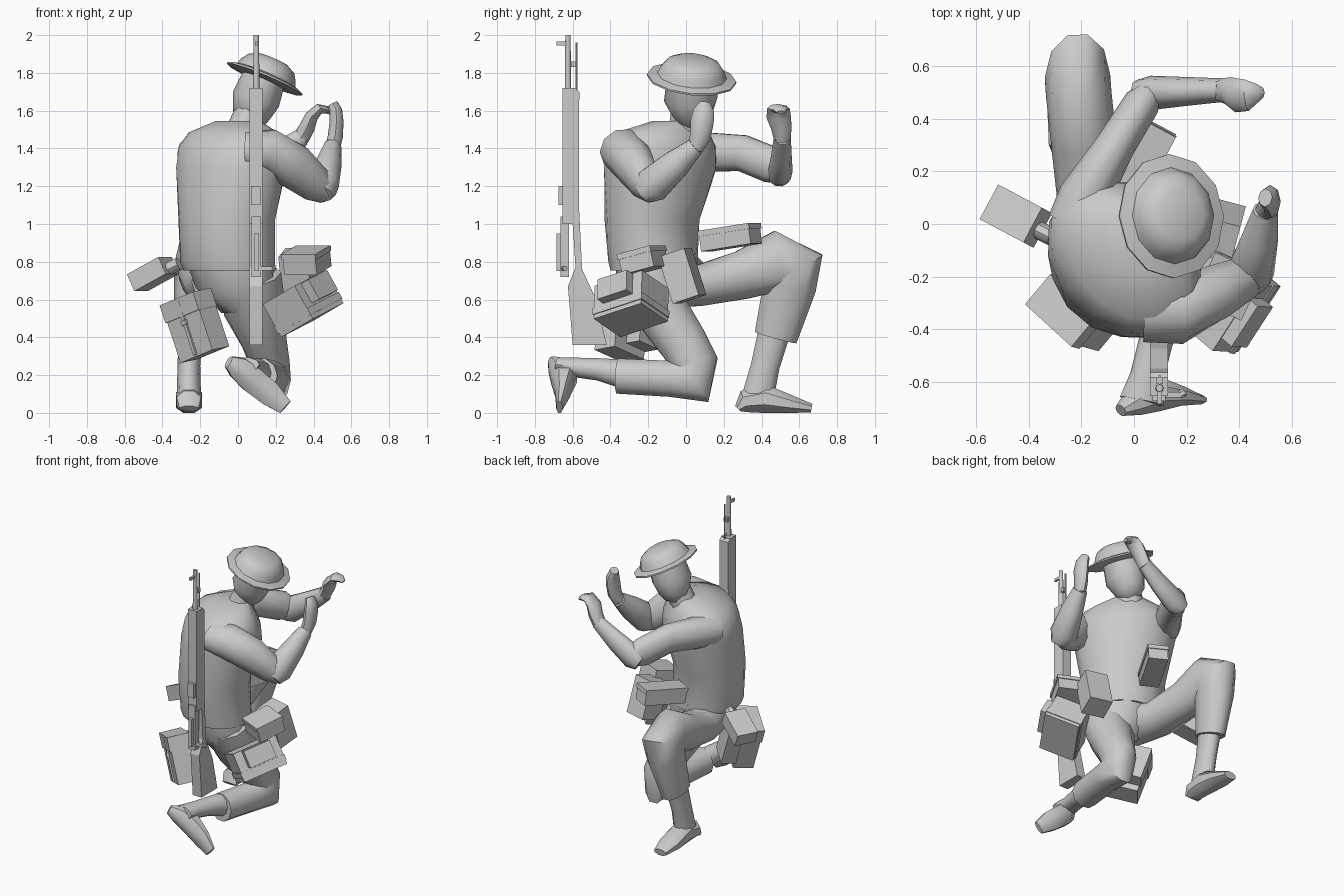
import bpy, bmesh, math
from mathutils import Vector, Matrix

grey = bpy.data.materials.new("plain grey")
grey.diffuse_color = (0.6, 0.6, 0.6, 1)


def finish(name, bm, smooth=None):
    bmesh.ops.recalc_face_normals(bm, faces=bm.faces)
    me = bpy.data.meshes.new(name)
    bm.to_mesh(me)
    bm.free()
    me.materials.append(grey)
    ob = bpy.data.objects.new(name, me)
    bpy.context.collection.objects.link(ob)
    if smooth:
        bpy.ops.object.select_all(action='DESELECT')
        ob.select_set(True)
        bpy.context.view_layer.objects.active = ob
        bpy.ops.object.shade_smooth_by_angle(angle=math.radians(smooth))
    return ob


def loft(name, rings, u=(1, 0, 0), n=10, smooth=45, phase=0.0, level=False):
    """Skin rings (x, y, z, radius along u, other radius[, turn about z])."""
    bm = bmesh.new()
    pts = [Vector(r[:3]) for r in rings]
    loops = []
    for i, r in enumerate(rings):
        t = (pts[min(i + 1, len(pts) - 1)] - pts[max(i - 1, 0)]).normalized()
        if level:
            t = Vector((0, 0, 1))
        a = Vector(u)
        if len(r) > 5:
            a = Matrix.Rotation(math.radians(r[5]), 3, 'Z') @ a
        a = (a - t * a.dot(t)).normalized()
        b = t.cross(a)
        angles = [(k + phase) * math.tau / n for k in range(n)]
        loops.append([bm.verts.new(pts[i] + a * r[3] * math.cos(w) + b * r[4] * math.sin(w))
                      for w in angles])
    for p, q in zip(loops, loops[1:]):
        for k in range(n):
            bm.faces.new((p[k], p[(k + 1) % n], q[(k + 1) % n], q[k]))
    bm.faces.new(loops[0][::-1])
    bm.faces.new(loops[-1])
    return finish(name, bm, smooth)


def box(name, c, size, yaw=0, pitch=0, roll=0, offset=(0, 0, 0)):
    """Box turned so that its local -y side faces outward."""
    m = (Matrix.Translation(c) @ Matrix.Rotation(math.radians(yaw), 4, 'Z')
         @ Matrix.Rotation(math.radians(pitch), 4, 'X')
         @ Matrix.Rotation(math.radians(roll), 4, 'Y')
         @ Matrix.Translation(offset) @ Matrix.Diagonal((*size, 1)))
    bm = bmesh.new()
    bmesh.ops.create_cube(bm, size=1, matrix=m)
    return finish(name, bm)


def span(name, x, y, z):
    """Axis-aligned box from three ranges."""
    return box(name, [(a + b) / 2 for a, b in (x, y, z)], [b - a for a, b in (x, y, z)])


# Body
loft("torso", [(-.045, -.17, .755, .25, .225, -30), (-.055, -.175, .8, .258, .23, -30),
               (-.06, -.18, 1.02, .275, .235, -40), (-.035, -.135, 1.3, .335, .262, -47),
               (-.03, -.13, 1.41, .335, .245, -47), (-.025, -.12, 1.485, .28, .2, -47),
               (0, -.06, 1.545, .13, .11, -47)], n=14, smooth=50, level=True)
loft("pelvis", [(-.04, -.16, .8, .24, .21, -30), (-.01, -.16, .66, .22, .2, -20),
                (.05, -.14, .53, .14, .13, 0)], n=12, level=True)
loft("neck", [(.01, -.03, 1.46, .11, .11), (.04, 0, 1.55, .085, .09), (.08, .01, 1.64, .085, .09)],
     level=True)

# Head and hat, both leaning toward +x
loft("head", [(.06, .07, 1.515, .045, .05), (.065, .045, 1.56, .095, .1),
              (.095, .025, 1.66, .128, .142), (.14, .03, 1.78, .115, .13)], n=12)
axis = Vector((.39, .1, .92)).normalized()
hat = Vector((.143, .03, 1.772))
loft("hat", [(*(hat + axis * h), r, r * 1.1) for h, r in
             ((-.018, .14), (-.008, .216), (.002, .216), (.014, .168),
              (.05, .155), (.085, .132), (.107, .088))],
     u=(.92, 0, -.39), n=12, smooth=50)

# Right arm
loft("right_upper_arm", [(.04, -.33, 1.39, .12, .1), (.16, -.335, 1.39, .125, .12),
                         (.29, -.27, 1.31, .11, .125), (.41, -.21, 1.21, .085, .1),
                         (.47, -.18, 1.16, .055, .06)], u=(0, 1, 0))
loft("right_forearm", [(.43, -.23, 1.16, .07, .06), (.445, -.18, 1.205, .09, .1),
                       (.48, -.05, 1.32, .07, .08), (.5, .05, 1.41, .048, .05)])
loft("right_hand", [(.5, .05, 1.4, .04, .042), (.515, .075, 1.46, .04, .055),
                    (.522, .085, 1.54, .037, .062), (.518, .095, 1.6, .034, .055),
                    (.5, .1, 1.635, .03, .035)], n=8)

# Left arm
loft("left_upper_arm", [(-.23, .0, 1.37, .1, .1), (-.19, .1, 1.38, .1, .11),
                        (-.07, .3, 1.375, .075, .1), (.03, .46, 1.31, .07, .1),
                        (.08, .52, 1.27, .045, .06)], u=(1, -.7, 0))
loft("left_forearm", [(.02, .49, 1.25, .06, .06), (.07, .5, 1.28, .065, .09),
                      (.2, .505, 1.36, .055, .075), (.34, .51, 1.46, .045, .05)], u=(0, 1, 0))
loft("left_hand", [(.33, .51, 1.45, .045, .045), (.365, .505, 1.51, .055, .042),
                   (.39, .49, 1.57, .065, .035), (.43, .49, 1.61, .06, .028),
                   (.47, .5, 1.605, .035, .02), (.49, .5, 1.59, .02, .012)], u=(0, 1, 0), n=8)

# Left leg, foot planted, with a mitred knee
loft("left_leg", [(-.1, -.12, .69, .15, .14), (-.15, .07, .675, .14, .115),
                  (-.19, .3, .73, .125, .135), (-.21, .49, .805, .125, .168),
                  (-.215, .565, .765, .125, .18), (-.225, .55, .675, .115, .148),
                  (-.25, .475, .4, .085, .12)])
loft("left_ankle", [(-.25, .47, .44, .065, .09), (-.26, .42, .25, .06, .08),
                    (-.26, .375, .06, .065, .09)])
loft("left_foot", [(-.26, .275, .022, .055, .022), (-.26, .31, .06, .07, .065),
                   (-.26, .42, .075, .075, .082), (-.26, .56, .045, .075, .05),
                   (-.26, .665, .025, .05, .025)], n=8, phase=.5)

# Right leg, kneeling, with a mitred knee
loft("right_leg", [(.06, -.2, .72, .17, .16), (.09, -.13, .54, .165, .15),
                   (.14, -.015, .37, .12, .135), (.17, .05, .255, .105, .128),
                   (.18, .05, .175, .1, .142), (.165, -.08, .18, .1, .1),
                   (.115, -.36, .195, .095, .098)])
loft("right_ankle", [(.12, -.3, .2, .075, .085), (.08, -.46, .23, .065, .062),
                     (.05, -.58, .24, .065, .055), (.03, -.675, .255, .085, .04)])
loft("right_foot", [(-.05, -.71, .27, .025, .035), (0, -.68, .24, .055, .065),
                    (.07, -.645, .18, .075, .075), (.17, -.655, .1, .04, .07),
                    (.25, -.67, .03, .018, .045)], u=(0, 1, 0), n=8, phase=.5)

# Rear bag with lid, strap and buckle, and a smaller one beside it
bag = dict(c=(-.225, -.34, .46), yaw=-40, pitch=8, roll=-17)
box("rear_bag", size=(.24, .14, .32), **bag)
box("rear_bag_lid", size=(.25, .15, .1), offset=(0, -.005, .115), **bag)
box("rear_bag_strap", size=(.02, .012, .3), offset=(0, -.075, 0), **bag)
box("rear_bag_buckle", size=(.035, .015, .025), offset=(0, -.08, .03), **bag)
box("rear_bag_back", size=(.16, .1, .25), offset=(-.05, .11, .01), **bag)
# Side bag with raised pocket
bag = dict(c=(.345, -.29, .578), yaw=50, pitch=-24, roll=-17)
box("side_bag", size=(.31, .24, .2), **bag)
box("side_bag_lid", size=(.32, .25, .04), offset=(0, 0, -.055), **bag)
box("side_bag_pocket", size=(.19, .07, .12), offset=(0, -.14, .035), **bag)

# Belt pouches
box("canteen", (-.45, .03, .735), (.15, .21, .1), -118, 26, 0)
loft("canteen_cap", [(-.37, -.02, .76, .035, .035), (-.31, -.05, .79, .035, .035)], u=(0, 1, 0), n=8)
box("hip_pouch", (.365, -.225, .805), (.19, .19, .105), 65, 0, -14)
box("hip_pouch_lid", (.365, -.225, .805), (.2, .2, .03), 65, 0, -14, (0, 0, .045))
box("front_pouch", (.32, -.02, .725), (.15, .16, .26), 75, 0, -18)
box("belly_pouch", (.03, .235, .925), (.3, .13, .1), 62, 0, -8)
box("belly_pouch_lid", (.03, .235, .925), (.31, .14, .03), 62, 0, -8, (0, 0, .045))

# Rifle stock cut from a side profile
bm = bmesh.new()
side = [(-.6, .36), (-.42, .36), (-.475, .6), (-.55, .76), (-.567, 1.1), (-.565, 1.7),
        (-.59, 1.72), (-.6, 1.0), (-.585, .77), (-.625, .67)]
face = bm.faces.new([bm.verts.new((.06, y, z)) for y, z in side])
move = bmesh.ops.extrude_face_region(bm, geom=[face])["geom"]
bmesh.ops.translate(bm, vec=(.07, 0, 0), verts=[v for v in move if isinstance(v, bmesh.types.BMVert)])
finish("rifle_stock", bm)
# Rifle metalwork
span("handguard", (.06, .13), (-.655, -.585), (1.0, 1.72))
span("receiver", (.072, .122), (-.665, -.62), (.72, 1.04))
span("rear_sight", (.07, .12), (-.675, -.64), (1.1, 1.2))
span("bolt", (.085, .11), (-.685, -.64), (.75, .95))
span("bolt_handle", (.11, .19), (-.66, -.64), (.755, .775))
loft("bolt_knob", [(.175, -.65, .765, .015, .015), (.195, -.64, .765, .015, .015)], u=(0, 1, 0), n=6)
loft("barrel", [(.097, -.625, 1.7, .017, .017), (.097, -.625, 2.0, .014, .014)], n=8)
loft("cleaning_rod", [(.097, -.58, 1.68, .006, .006), (.097, -.58, 1.96, .006, .006)], n=6)
span("barrel_band", (.085, .11), (-.61, -.585), (1.83, 1.86))
span("front_sight", (.09, .104), (-.685, -.62), (1.945, 1.965))
